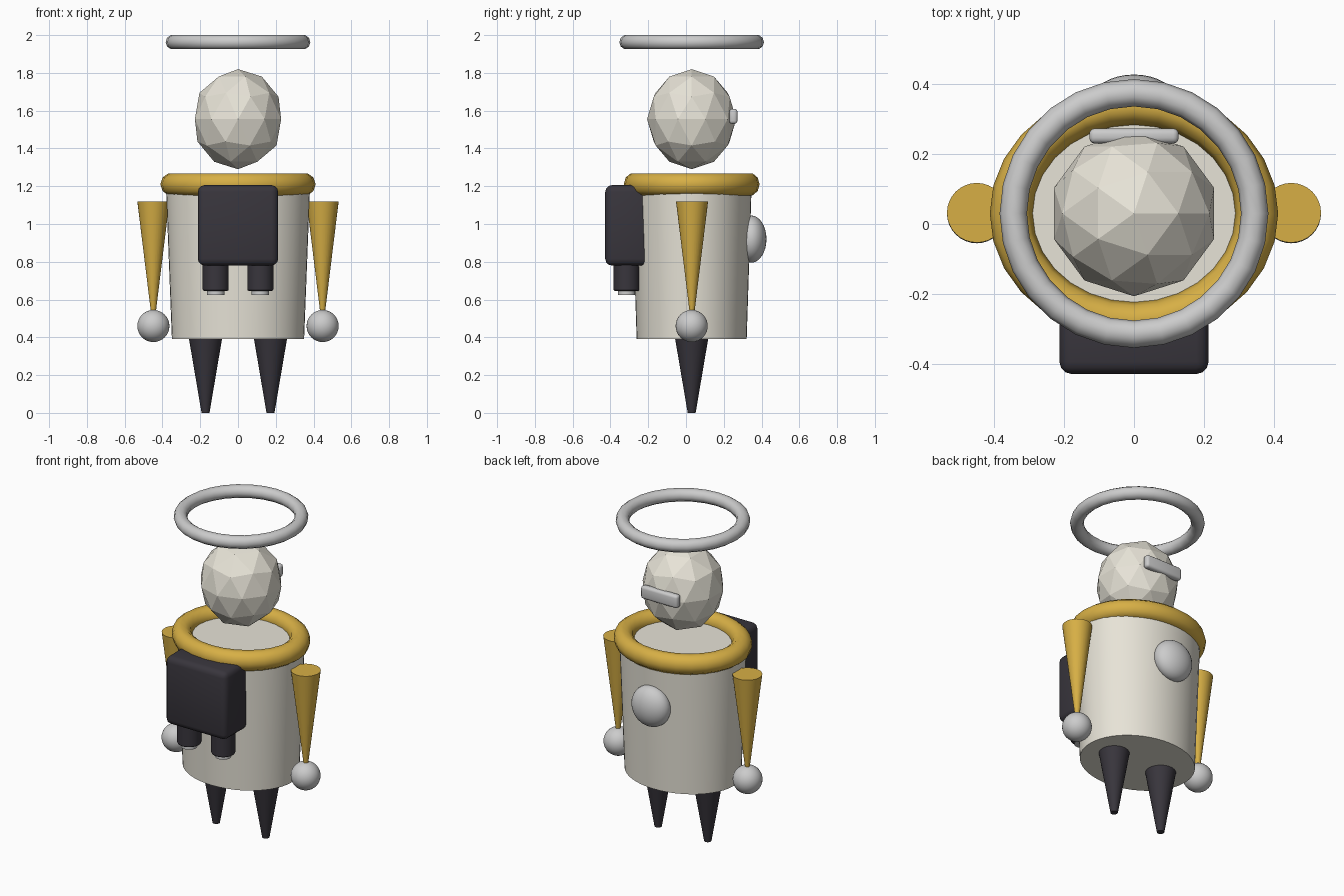
import bpy
from math import radians

if "Cube" in bpy.data.objects:
    bpy.data.objects.remove(bpy.data.objects["Cube"])


def material(name, color):
    m = bpy.data.materials.new(name)
    m.diffuse_color = (*color, 1)
    m.use_nodes = True
    m.node_tree.nodes["Principled BSDF"].inputs["Base Color"].default_value = m.diffuse_color
    return m


CREAM = material("cream", (0.80, 0.77, 0.68))
GOLD = material("gold", (0.68, 0.43, 0.06))
DARK = material("dark", (0.04, 0.036, 0.046))
CY = 0.03  # depth of the figure's axis


def finish(name, mat=None, scale=(1, 1, 1), smooth=True):
    ob = bpy.context.object
    ob.name = name
    ob.scale = scale
    bpy.ops.object.transform_apply(location=False, rotation=False, scale=True)
    if mat:
        ob.data.materials.append(mat)
    if smooth:
        bpy.ops.object.shade_smooth_by_angle(angle=radians(40))
    return ob


def taper(name, x, y, z0, z1, r0, r1, mat=None, sy=1.0, sides=32):
    bpy.ops.mesh.primitive_cone_add(vertices=sides, radius1=r0, radius2=r1,
                                    depth=z1 - z0, location=(x, y, (z0 + z1) / 2))
    return finish(name, mat, (1, sy, 1))


def ball(name, loc, radii, mat=None):
    bpy.ops.mesh.primitive_uv_sphere_add(segments=32, ring_count=16, radius=1, location=loc)
    return finish(name, mat, radii)


def ring(name, z, major, minor, sy, mat=None):
    bpy.ops.mesh.primitive_torus_add(major_segments=28, minor_segments=10, major_radius=major,
                                     minor_radius=minor, location=(0, CY, z))
    ob = finish(name, mat, (1, sy, 1), smooth=False)
    bpy.ops.object.shade_smooth()
    return ob


def bevel(ob, width, segments=3):
    mod = ob.modifiers.new("bevel", 'BEVEL')
    mod.width = width
    mod.segments = segments
    mod.limit_method = 'ANGLE'
    bpy.ops.object.modifier_apply(modifier=mod.name)
    bpy.ops.object.shade_smooth_by_angle(angle=radians(40))


def box(name, loc, size, width, mat=None):
    bpy.ops.mesh.primitive_cube_add(size=1, location=loc)
    bevel(finish(name, mat, size, smooth=False), width)


# Torso and collar
taper("torso", 0, CY, 0.39, 1.21, 0.35, 0.382, CREAM, sy=0.832, sides=48)
ring("collar", 1.21, 0.35, 0.061, 0.875, GOLD)

# Faceted head, visor bar and halo
bpy.ops.mesh.primitive_ico_sphere_add(subdivisions=2, radius=1, location=(0, CY, 1.555))
finish("head", CREAM, (0.24, 0.236, 0.265), smooth=False)
box("visor", (0, 0.251, 1.57), (0.255, 0.043, 0.08), 0.016)
ring("halo", 1.963, 0.344, 0.039, 1.0)

# Dome on the chest
ball("chest_dome", (0, 0.345, 0.92), (0.125, 0.081, 0.125))

# Pack
box("pack", (0, -0.31, 0.993), (0.425, 0.235, 0.425), 0.035, DARK)

# Paired parts
for side, s in (("left", -1), ("right", 1)):
    taper(side + "_arm", s * 0.448, CY + 0.002, 0.46, 1.12, 0.004, 0.085, GOLD)
    ball(side + "_hand", (s * 0.448, CY, 0.46), (0.085, 0.085, 0.085))
    taper(side + "_leg", s * 0.172, CY, 0, 0.395, 0.021, 0.088, DARK)
    tube = taper(side + "_thruster", s * 0.118, -0.315, 0.645, 0.82, 0.069, 0.069, DARK)
    bevel(tube, 0.01, 2)
    taper(side + "_nozzle", s * 0.118, -0.315, 0.623, 0.66, 0.046, 0.046)
